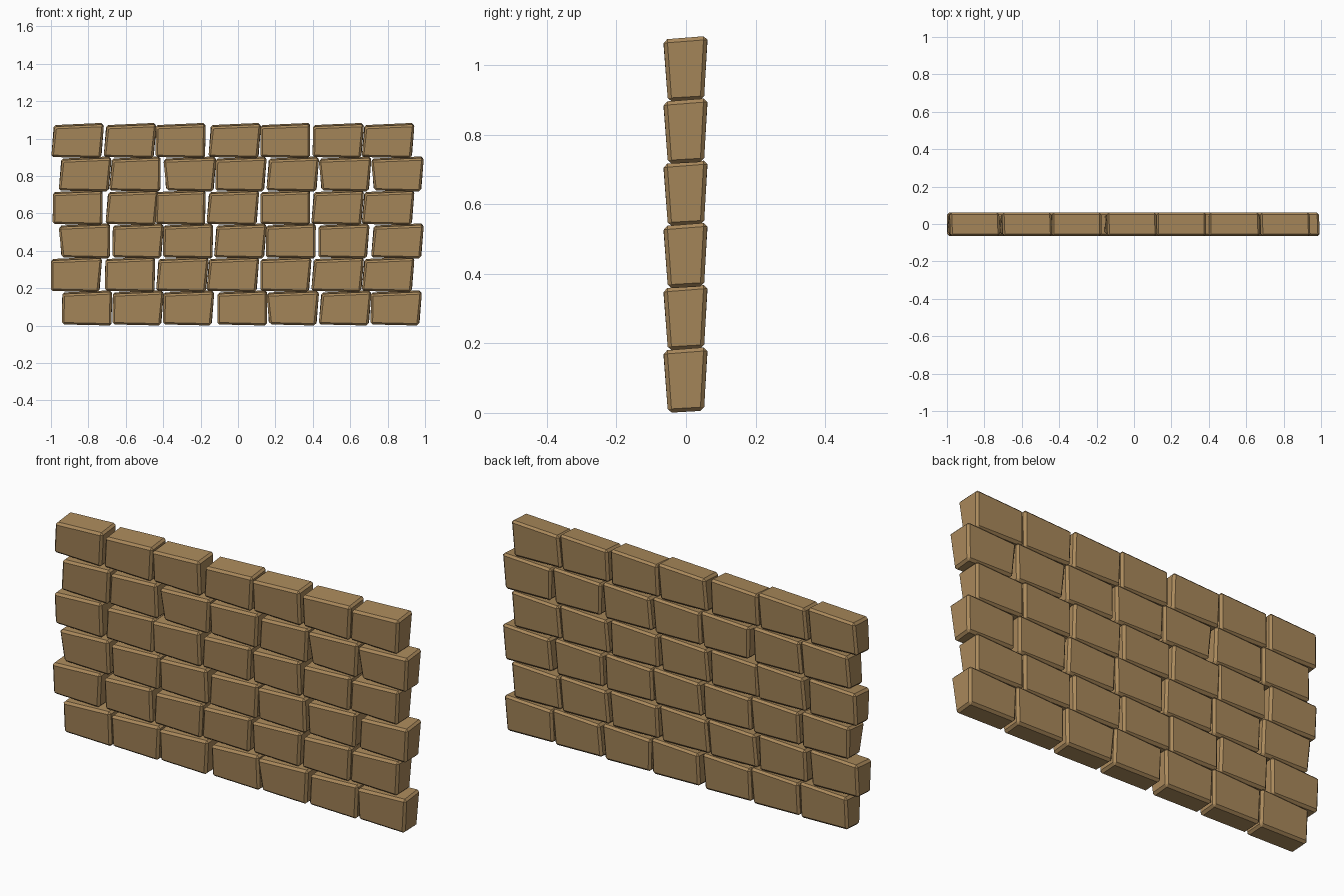
import bpy
import bmesh

default_cube = bpy.data.objects.get("Cube")
if default_cube:
    bpy.data.objects.remove(default_cube, do_unlink=True)

# Sandstone colour
SANDSTONE = (0.40, 0.25, 0.105, 1.0)
stone = bpy.data.materials.new("sandstone_brown")
stone.use_nodes = True
stone.diffuse_color = SANDSTONE
shader = stone.node_tree.nodes["Principled BSDF"]
shader.inputs["Base Color"].default_value = SANDSTONE
shader.inputs["Roughness"].default_value = 0.9

# Brick sizes
COURSE_HEIGHT = 0.179
BRICK_WIDTH = 0.265
BEVEL = 0.011
LEAN = {"l": -0.009, "s": 0.001, "r": 0.009}

# Courses from the ground up: left edge of each brick, then how its left and
# right sides lean at the top (l = left, s = straight, r = right)
COURSES = [
    ([-0.94, -0.67, -0.40, -0.11, 0.16, 0.44, 0.71], "sssslrs", "srrsrrr"),
    ([-1.00, -0.71, -0.43, -0.16, 0.12, 0.40, 0.67], "ssrrsrr", "rsrrrrr"),
    ([-0.95, -0.67, -0.40, -0.12, 0.15, 0.43, 0.72], "lssrssr", "srsrsrr"),
    ([-0.99, -0.70, -0.44, -0.16, 0.12, 0.40, 0.67], "srsrsrr", "srsrsrr"),
    ([-0.95, -0.68, -0.39, -0.12, 0.16, 0.44, 0.72], "rrlsrll", "rsrrrrr"),
    ([-0.99, -0.71, -0.44, -0.15, 0.12, 0.40, 0.67], "rrsrssr", "rrsrsrr"),
]


def brick_corner(sign, left, lean_left, lean_right):
    """Place one corner of a hand-cut brick from the signs of a cube corner."""
    on_right, at_back, on_top = (s > 0 for s in sign)
    lean = LEAN[lean_right if on_right else lean_left]
    x = left + (BRICK_WIDTH if on_right else 0)
    x += lean * sign[2] * (0.5 if at_back else 1)
    # Depth tapers towards the bottom
    if at_back:
        y = 0.062 if on_top else 0.052
    else:
        y = -0.065 if on_top else -0.052
    # Top climbs towards the right and the back, bottom drops to the right
    if on_top:
        z = 0.190 - (0 if on_right else 0.012) - (0 if at_back else 0.010)
    else:
        z = (0 if on_right else 0.006) + (0.006 if at_back else 0)
    return x, y, z


def add_brick(name, left, base, lean_left, lean_right):
    bm = bmesh.new()
    bmesh.ops.create_cube(bm, size=2)
    for v in bm.verts:
        x, y, z = brick_corner(tuple(v.co), left, lean_left, lean_right)
        v.co = (x, y, z + base)
    # Split the warped sides so the faces stay clean, then soften the edges
    bmesh.ops.bevel(bm, geom=bm.edges[:], offset=BEVEL, segments=1,
                    affect='EDGES', clamp_overlap=True)
    bmesh.ops.recalc_face_normals(bm, faces=bm.faces[:])
    mesh = bpy.data.meshes.new(name)
    bm.to_mesh(mesh)
    bm.free()
    mesh.materials.append(stone)
    brick = bpy.data.objects.new(name, mesh)
    bpy.context.collection.objects.link(brick)


# Wall of staggered courses
for row, (lefts, lean_lefts, lean_rights) in enumerate(COURSES):
    for column, (left, a, b) in enumerate(zip(lefts, lean_lefts, lean_rights)):
        add_brick(f"brick_row_{row + 1}_column_{column + 1}",
                  left, row * COURSE_HEIGHT, a, b)
